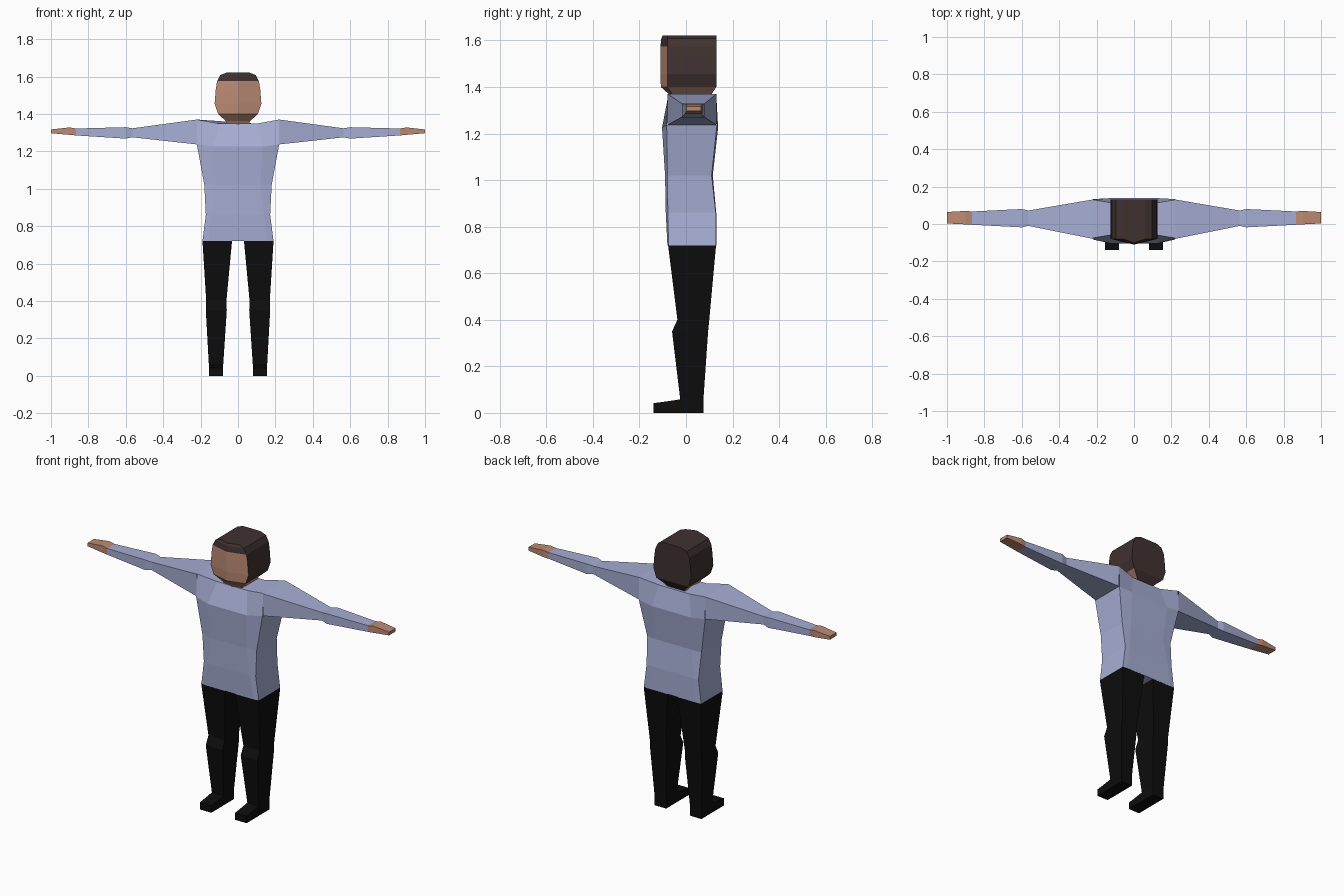
import bpy, bmesh

if "Cube" in bpy.data.objects:
    bpy.data.objects.remove(bpy.data.objects["Cube"])


def material(name, rgb):
    m = bpy.data.materials.new(name)
    m.diffuse_color = (*rgb, 1)
    m.use_nodes = True
    m.node_tree.nodes["Principled BSDF"].inputs["Base Color"].default_value = m.diffuse_color
    return m


SHIRT = material("blue_grey_shirt", (0.38, 0.42, 0.65))
SKIN = material("skin", (0.50, 0.255, 0.175))
HAIR = material("dark_brown_hair", (0.050, 0.031, 0.030))
BLACK = material("black_trousers", (0.004, 0.004, 0.004))


def loft(name, rings, mats, cap_start=True, cap_end=True, rule=None, drop=None):
    """Skin a list of equal-length point rings; rule picks the material per face."""
    bm = bmesh.new()
    vs = [[bm.verts.new(p) for p in r] for r in rings]
    n = len(vs[0])
    for a, b in zip(vs, vs[1:]):
        for i in range(n):
            j = (i + 1) % n
            bm.faces.new((a[i], a[j], b[j], b[i]))
    if cap_start:
        bm.faces.new(vs[0][::-1])
    if cap_end:
        bm.faces.new(vs[-1])
    bmesh.ops.recalc_face_normals(bm, faces=bm.faces)
    bm.normal_update()
    if drop:
        bmesh.ops.delete(bm, geom=[f for f in bm.faces if drop(f)], context='FACES_ONLY')
    if rule:
        for f in bm.faces:
            f.material_index = rule(f.calc_center_median(), f.normal)
    me = bpy.data.meshes.new(name)
    bm.to_mesh(me)
    bm.free()
    for m in mats:
        me.materials.append(m)
    ob = bpy.data.objects.new(name, me)
    bpy.context.collection.objects.link(ob)
    return ob


# Torso: eight-sided rings (z, half width, panel half width, front edge, front, back edge, back)
def torso_ring(z, w, c, fe, f, be, b, edge_z=None):
    e = edge_z or z
    return [(-w, fe, e), (-c, f, z), (c, f, z), (w, fe, e),
            (w, be, e), (c, b, z), (-c, b, z), (-w, be, e)]


torso = [torso_ring(0.72, 0.19, 0.16, -0.075, -0.08, 0.128, 0.130),
         torso_ring(0.86, 0.172, 0.14, -0.078, -0.087, 0.128, 0.130),
         torso_ring(1.02, 0.18, 0.12, -0.080, -0.090, 0.110, 0.115),
         torso_ring(1.225, 0.22, 0.13, -0.083, -0.103, 0.133, 0.138, 1.237),
         torso_ring(1.348, 0.22, 0.10, -0.075, -0.055, 0.130, 0.110, 1.37)]
loft("shirt_torso", torso, [SHIRT],
     drop=lambda f: all(abs(v.co.x) > 0.21 for v in f.verts) and abs(f.normal.x) > 0.9)

# Sleeves and hands: (x, y0, y1, z0, z1)
ARM = [(0.22, -0.079, 0.131, 1.237, 1.37), (0.565, -0.010, 0.072, 1.275, 1.323),
       (0.60, -0.018, 0.080, 1.268, 1.329), (0.865, -0.004, 0.067, 1.285, 1.322)]
HAND = [ARM[-1], (0.90, -0.002, 0.070, 1.288, 1.328), (1.0, 0.003, 0.064, 1.297, 1.317)]

# Legs: (z, x0, x1, y0, y1), feet: (y, top height)
LEG = [(0.0, 0.079, 0.155, -0.025, 0.075), (0.06, 0.079, 0.156, -0.025, 0.075),
       (0.35, 0.060, 0.172, -0.060, 0.095), (0.40, 0.062, 0.170, -0.037, 0.100),
       (0.72, 0.032, 0.19, -0.077, 0.129)]
FOOT = [(-0.025, 0.058), (-0.10, 0.047), (-0.14, 0.042)]


def side_rings(table, s):
    return [[(s * x, y0, z0), (s * x, y1, z0), (s * x, y1, z1), (s * x, y0, z1)]
            for x, y0, y1, z0, z1 in table]


for side, s in (("right", 1), ("left", -1)):
    loft(side + "_sleeve", side_rings(ARM, s), [SHIRT], False, False)
    loft(side + "_hand", side_rings(HAND, s), [SKIN], False, True)
    loft(side + "_leg", [[(s * x0, y0, z), (s * x1, y0, z), (s * x1, y1, z), (s * x0, y1, z)]
                         for z, x0, x1, y0, y1 in LEG], [BLACK])
    loft(side + "_foot", [[(s * 0.079, y, 0), (s * 0.155, y, 0), (s * 0.155, y, h), (s * 0.079, y, h)]
                          for y, h in FOOT], [BLACK], False, True)


# Head: five-sided plan with a slightly pointed face (z, half width, front, cheek, back)
HEAD = [(1.335, 0.055, -0.05, -0.04, 0.085), (1.362, 0.065, -0.065, -0.055, 0.105),
        (1.40, 0.107, -0.108, -0.08, 0.13), (1.455, 0.125, -0.110, -0.08, 0.13),
        (1.53, 0.119, -0.110, -0.08, 0.13), (1.575, 0.112, -0.110, -0.08, 0.13),
        (1.608, 0.095, -0.106, -0.08, 0.13), (1.622, 0.058, -0.100, -0.08, 0.13)]


def head_colour(c, n):
    if c.z < 1.40:
        return 0 if n.y < 0.3 else 1          # neck and underside of the jaw
    return 0 if n.y < -0.6 and c.z < 1.575 else 1   # face, otherwise hair


loft("head", [[(0, f, z), (w, k, z), (w, b, z), (-w, b, z), (-w, k, z)]
              for z, w, f, k, b in HEAD], [SKIN, HAIR], rule=head_colour)
